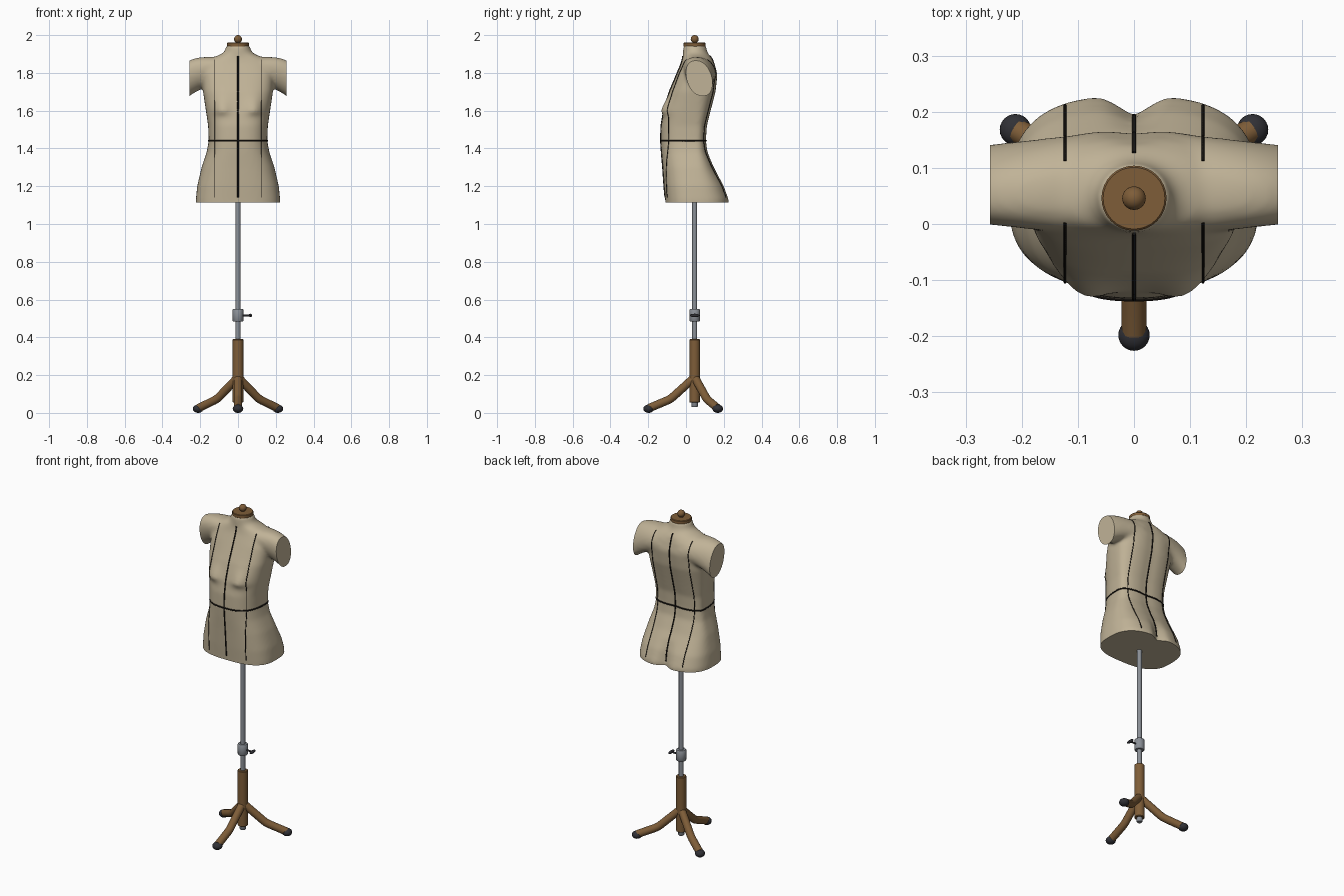
import bpy, bmesh, math
from mathutils import Vector
from mathutils.bvhtree import BVHTree

cube = bpy.data.objects.get("Cube")
if cube:
    bpy.data.objects.remove(cube)


def material(name, color):
    m = bpy.data.materials.new(name)
    m.use_nodes = True
    m.diffuse_color = (*color, 1)
    m.node_tree.nodes["Principled BSDF"].inputs["Base Color"].default_value = (*color, 1)
    return m


LINEN = material("linen", (0.53, 0.45, 0.31))
WOOD = material("wood", (0.21, 0.11, 0.04))
STEEL = material("steel", (0.26, 0.28, 0.31))
RUBBER = material("dark_rubber", (0.03, 0.03, 0.036))
TAPE = material("black_tape", (0.01, 0.008, 0.006))
AXIS_Y = 0.046


def add_object(name, bm, mat):
    me = bpy.data.meshes.new(name)
    bm.to_mesh(me)
    bm.free()
    ob = bpy.data.objects.new(name, me)
    bpy.context.collection.objects.link(ob)
    me.materials.append(mat)
    smooth(ob)
    return ob


def smooth(ob):
    bpy.ops.object.select_all(action='DESELECT')
    ob.select_set(True)
    bpy.context.view_layer.objects.active = ob
    bpy.ops.object.shade_smooth_by_angle(angle=math.radians(40))


def loft(bm, rings):
    loops = [[bm.verts.new(p) for p in ring] for ring in rings]
    for a, b in zip(loops, loops[1:]):
        for i in range(len(a)):
            j = (i + 1) % len(a)
            bm.faces.new((a[i], a[j], b[j], b[i]))
    bm.faces.new(loops[0][::-1])
    bm.faces.new(loops[-1])


def lathe(name, profile, mat, n=32):
    # profile of (radius, height) turned around the stand's axis
    bm = bmesh.new()
    angles = [2 * math.pi * i / n for i in range(n)]
    loft(bm, [[(r * math.cos(a), AXIS_Y + r * math.sin(a), z) for a in angles]
              for r, z in profile])
    return add_object(name, bm, mat)


def ball(name, center, scale, mat):
    bm = bmesh.new()
    bmesh.ops.create_uvsphere(bm, u_segments=24, v_segments=14, radius=1)
    bmesh.ops.scale(bm, vec=scale, verts=bm.verts)
    bmesh.ops.translate(bm, vec=center, verts=bm.verts)
    return add_object(name, bm, mat)


def tube(name, points, radius, mat, closed=False, res=6):
    cu = bpy.data.curves.new(name, 'CURVE')
    cu.dimensions = '3D'
    cu.bevel_depth, cu.bevel_resolution = radius, res
    cu.use_fill_caps = True
    sp = cu.splines.new('POLY')
    sp.points.add(len(points) - 1)
    for p, co in zip(sp.points, points):
        p.co = (*co, 1)
    sp.use_cyclic_u = closed
    cu.materials.append(mat)
    ob = bpy.data.objects.new(name, cu)
    bpy.context.collection.objects.link(ob)
    return ob


# Torso sections: height, half width, front y, back y
SECTIONS = [
    (1.06, .222, -.105, .225), (1.13, .223, -.11, .229), (1.2, .216, -.116, .203),
    (1.3, .193, -.123, .148), (1.38, .166, -.13, .115), (1.44, .155, -.134, .107),
    (1.52, .158, -.132, .112), (1.6, .17, -.118, .132), (1.7, .185, -.088, .158),
    (1.79, .188, -.05, .168), (1.85, .18, -.025, .153), (1.88, .14, -.017, .135),
    (1.9, .085, -.016, .118), (1.92, .068, -.016, .11), (1.945, .062, -.014, .106)]


def section(z):
    for a, b in zip(SECTIONS, SECTIONS[1:]):
        if z <= b[0]:
            t = (z - a[0]) / (b[0] - a[0])
            return [u + (v - u) * t for u, v in zip(a, b)]
    return list(SECTIONS[-1])


def signed_power(v, e):
    return math.copysign(abs(v) ** e, v)


def torso_ring(z, n=96):
    z, half, front, back = section(z)
    e = 0.72 if z < 1.8 else 0.72 + 0.28 * min(1, (z - 1.8) / 0.1)
    ring = []
    for i in range(n):
        a = 2 * math.pi * i / n
        x = half * signed_power(math.cos(a), e)
        s = signed_power(math.sin(a), e)
        y = AXIS_Y + s * ((back - AXIS_Y) if s > 0 else (AXIS_Y - front))
        if s < 0:
            # bust
            spread = 0.022 if z < 1.6 else 0.065
            y += 0.024 * s * math.exp(-((abs(x) - .09) / .045) ** 2 - ((z - 1.6) / spread) ** 2)
        else:
            # spine groove deepening into the seat
            depth = 0.006 + 0.03 * max(0, min(1, (1.26 - z) / 0.12))
            y -= depth * s * math.exp(-(x / 0.035) ** 2) * (z < 1.86)
        ring.append((x, y, z))
    return ring


def arm_ring(x, side, n=40):
    t = (x - 0.1) / 0.16
    low, high = 1.735 - 0.06 * t * t, 1.885 - 0.02 * t ** 4
    ry, rz = 0.088 - 0.02 * t, (high - low) / 2
    ring = []
    for i in range(n):
        a = side * 2 * math.pi * i / n
        dz = rz * math.sin(a)
        ring.append((side * x, 0.07 + ry * signed_power(math.cos(a), 0.85) - 0.2 * dz,
                     (low + high) / 2 + dz))
    return ring


# Torso and arm stumps fused into one skin
bm = bmesh.new()
count = 90
loft(bm, [torso_ring(1.06 + 0.885 * i / count) for i in range(count + 1)])
for side in (1, -1):
    loft(bm, [arm_ring(0.06 + 0.023 * i, side) for i in range(11)])
bmesh.ops.recalc_face_normals(bm, faces=bm.faces)
raw = add_object("torso_raw", bm, LINEN)
remesh = raw.modifiers.new("fuse", 'REMESH')
remesh.mode, remesh.voxel_size = 'VOXEL', 0.008
relax = raw.modifiers.new("relax", 'SMOOTH')
relax.factor, relax.iterations = 0.5, 12
evaluated = raw.evaluated_get(bpy.context.evaluated_depsgraph_get())
bm = bmesh.new()
bm.from_mesh(evaluated.to_mesh())
evaluated.to_mesh_clear()
bpy.data.objects.remove(raw)

# Flat cuts at the hem and the arm ends
for co, no in (((0, 0, 1.115), (0, 0, -1)), ((.257, 0, 0), (1, 0, 0)), ((-.257, 0, 0), (-1, 0, 0))):
    cut = bmesh.ops.bisect_plane(bm, geom=bm.verts[:] + bm.edges[:] + bm.faces[:],
                                 plane_co=co, plane_no=no, clear_outer=True)
    edges = [g for g in cut['geom_cut'] if isinstance(g, bmesh.types.BMEdge)]
    bmesh.ops.holes_fill(bm, edges=edges, sides=0)
bmesh.ops.recalc_face_normals(bm, faces=bm.faces)
surface = BVHTree.FromBMesh(bm)
add_object("torso", bm, LINEN)


# Style tapes laid on the skin
def tape_line(name, x, direction, low, high, radius):
    points = []
    for i in range(91):
        z = low + (high - low) * i / 90
        hit = surface.ray_cast(Vector((x, -direction, z)), Vector((0, direction, 0)))[0]
        if hit:
            points.append(hit)
    tube(name, points, radius, TAPE, res=1)


for label, direction in (("front", 1), ("back", -1)):
    tape_line(label + "_center_tape", 0, direction, 1.14, 1.89, 0.004)
    tape_line(label + "_left_tape", 0.123, direction, 1.14, 1.87, 0.0027)
    tape_line(label + "_right_tape", -0.123, direction, 1.14, 1.87, 0.0027)
waist = []
for i in range(96):
    a = 2 * math.pi * i / 96
    d = Vector((math.cos(a), math.sin(a), 0))
    hit = surface.ray_cast(Vector((0, 0, 1.44)) + d, -d)[0]
    if hit:
        waist.append(hit)
tube("waist_tape", waist, 0.0045, TAPE, closed=True, res=1)

# Neck cap and finial
lathe("neck_cap", [(.054, 1.937), (.058, 1.941), (.058, 1.957), (.055, 1.96)], WOOD)
lathe("finial_stem", [(.013, 1.955), (.011, 1.97)], WOOD)
ball("finial", (0, AXIS_Y, 1.979), (.021, .021, .021), WOOD)

# Pole, collar and clamp screw
lathe("pole", [(.0135, .05), (.0135, 1.14)], STEEL)
lathe("pole_tip", [(.014, .03), (.017, .034), (.017, .07)], STEEL)
lathe("collar", [(.025, .484), (.028, .488), (.028, .546), (.025, .55)], STEEL)
tube("clamp_screw", [(.02, AXIS_Y, .516), (.064, AXIS_Y, .516)], .005, RUBBER)
ball("clamp_wing", (.066, AXIS_Y, .516), (.009, .026, .009), RUBBER)

# Wooden column and three bent legs with rubber feet
lathe("column", [(.025, .055), (.028, .058), (.028, .387), (.025, .39)], WOOD)
LEG = [(.012, .178), (.115, .085), (.128, .075), (.145, .066), (.24, .026)]
for label, degrees in (("front", -90), ("back_left", 30), ("back_right", 150)):
    a = math.radians(degrees)
    c, s = math.cos(a), math.sin(a)
    tube(label + "_leg", [(r * c, AXIS_Y + r * s, z) for r, z in LEG], .022, WOOD)
    ball(label + "_foot", (.244 * c, AXIS_Y + .244 * s, .022), (.028, .028, .022), RUBBER)
